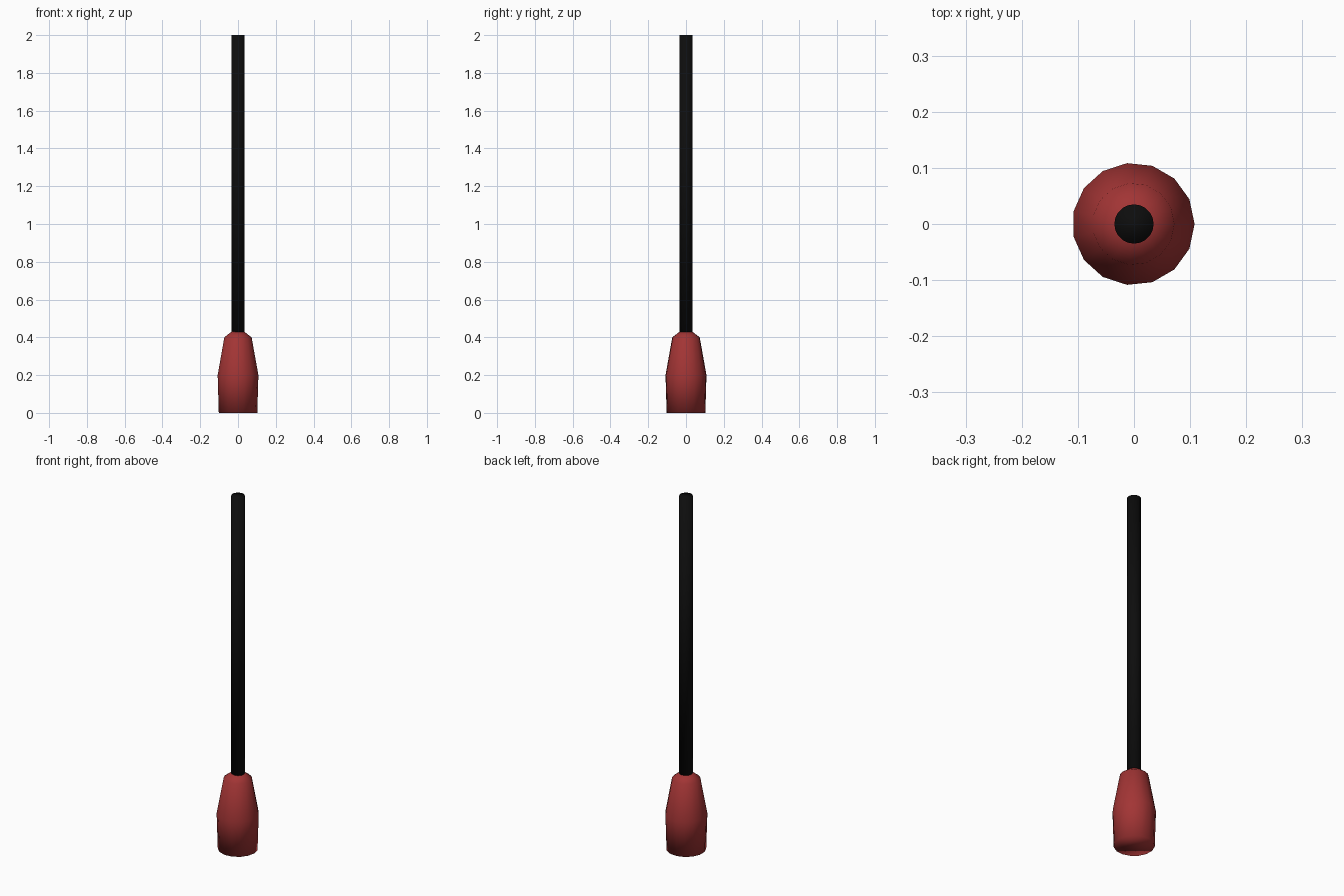
import bpy, bmesh, math

if "Cube" in bpy.data.objects:
    bpy.data.objects.remove(bpy.data.objects["Cube"])

def material(name, rgb):
    m = bpy.data.materials.new(name)
    m.diffuse_color = (*rgb, 1)
    m.use_nodes = True
    m.node_tree.nodes["Principled BSDF"].inputs["Base Color"].default_value = m.diffuse_color
    return m

def lathe(name, profile, sides, mat, x=0.0):
    """Revolve (radius, z) rings about z and cap both ends."""
    bm = bmesh.new()
    rings = []
    for r, z in profile:
        rings.append([bm.verts.new((x + r * math.cos(math.tau * i / sides),
                                    r * math.sin(math.tau * i / sides), z))
                      for i in range(sides)])
    for a, b in zip(rings, rings[1:]):
        for i in range(sides):
            j = (i + 1) % sides
            bm.faces.new((a[i], a[j], b[j], b[i]))
    bm.faces.new(rings[0][::-1])
    bm.faces.new(rings[-1])
    for f in bm.faces:
        f.smooth = True
    # keep sharp creases at the caps
    for e in bm.edges:
        e.smooth = e.calc_face_angle(0) < math.radians(50)
    me = bpy.data.meshes.new(name)
    bm.to_mesh(me)
    bm.free()
    me.materials.append(mat)
    ob = bpy.data.objects.new(name, me)
    bpy.context.collection.objects.link(ob)
    return ob

red = material("dark red", (0.36, 0.035, 0.035))
black = material("black", (0.004, 0.004, 0.004))

# Tapered 15-sided handle
lathe("handle", [(0.103, 0), (0.109, 0.2), (0.073, 0.4), (0.034, 0.43)], 15, red, -0.001)
# Long straight rod
lathe("rod", [(0.035, 0.42), (0.035, 2.0)], 20, black)
